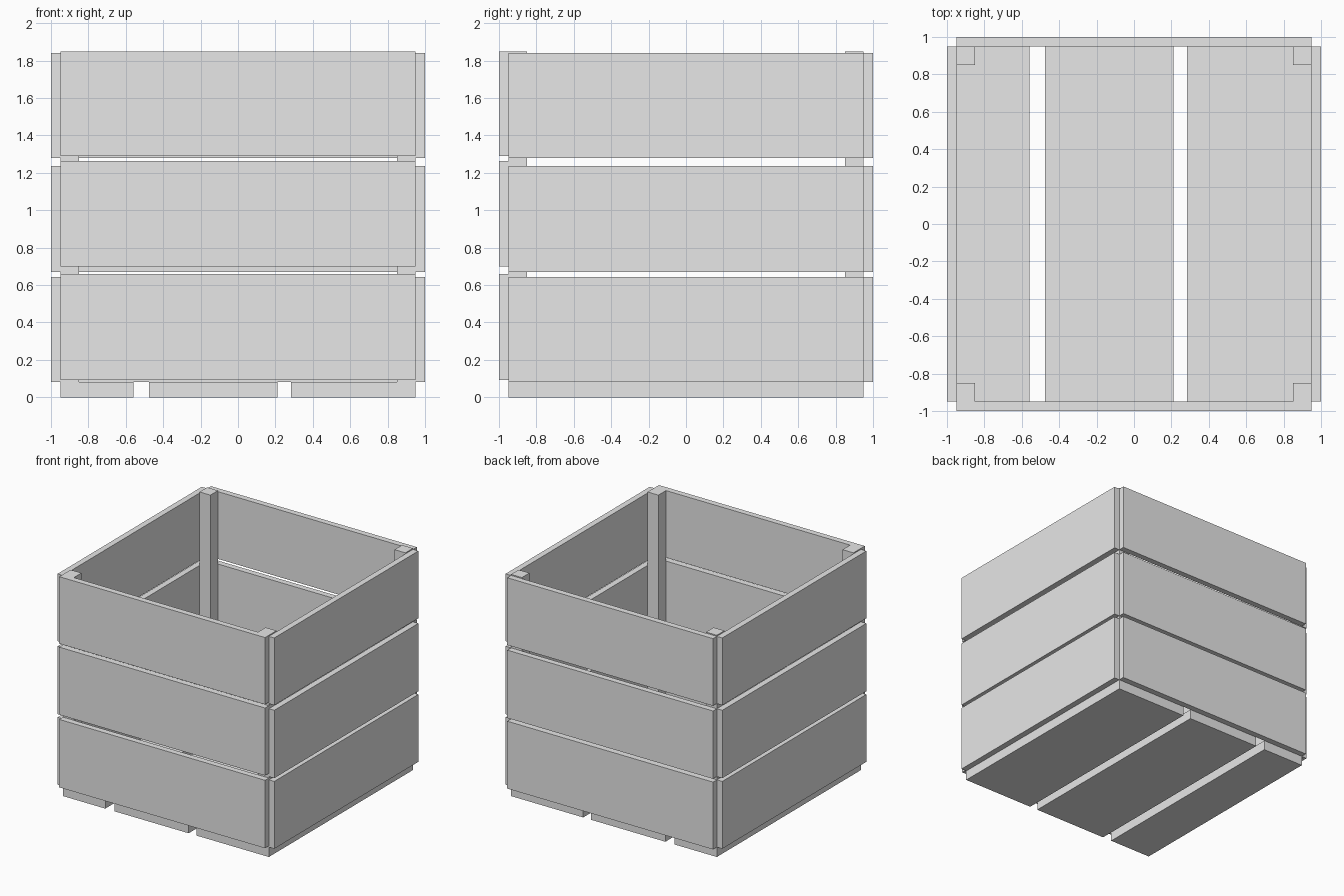
import bpy
import bmesh
from mathutils import Vector

old = bpy.data.objects.get("Cube")
if old:
    bpy.data.objects.remove(old, do_unlink=True)

GREY = (0.8, 0.8, 0.8, 1.0)
mat = bpy.data.materials.new("plain grey")
mat.use_nodes = True
mat.diffuse_color = GREY
mat.node_tree.nodes["Principled BSDF"].inputs["Base Color"].default_value = GREY

INNER, OUTER, POST = 0.95, 1.0, 0.85
FLOOR_TOP, RIM = 0.082, 1.85


def board(name, x, y, z):
    """Box spanning the given (min, max) ranges."""
    low, high = Vector((x[0], y[0], z[0])), Vector((x[1], y[1], z[1]))
    centre = (low + high) / 2
    bm = bmesh.new()
    bmesh.ops.create_cube(bm, size=1)
    bmesh.ops.scale(bm, vec=high - low, verts=bm.verts)
    mesh = bpy.data.meshes.new(name)
    bm.to_mesh(mesh)
    bm.free()
    mesh.materials.append(mat)
    obj = bpy.data.objects.new(name, mesh)
    obj.location = centre
    bpy.context.collection.objects.link(obj)


full = (-INNER, INNER)
minus, plus = (-OUTER, -INNER), (INNER, OUTER)

# Floor slats, unevenly spaced
for i, x in enumerate([(-INNER, -0.56), (-0.475, 0.21), (0.284, INNER)], 1):
    board(f"floor_slat_{i}", x, full, (0, FLOOR_TOP))

# Wall planks: the front ones sit slightly higher than the other three sides
front_rows = [(0.092, 0.659), (0.698, 1.262), (1.291, RIM)]
other_rows = [(FLOOR_TOP, 0.644), (0.671, 1.237), (1.28, 1.841)]
for i, (front, other) in enumerate(zip(front_rows, other_rows), 1):
    board(f"front_plank_{i}", full, minus, front)
    board(f"back_plank_{i}", full, plus, other)
    board(f"right_plank_{i}", minus, full, other)
    board(f"left_plank_{i}", plus, full, other)

# Corner posts
low, high = (-INNER, -POST), (POST, INNER)
for side, x in (("right", low), ("left", high)):
    for end, y in (("front", low), ("back", high)):
        board(f"{end}_{side}_post", x, y, (FLOOR_TOP, RIM))
